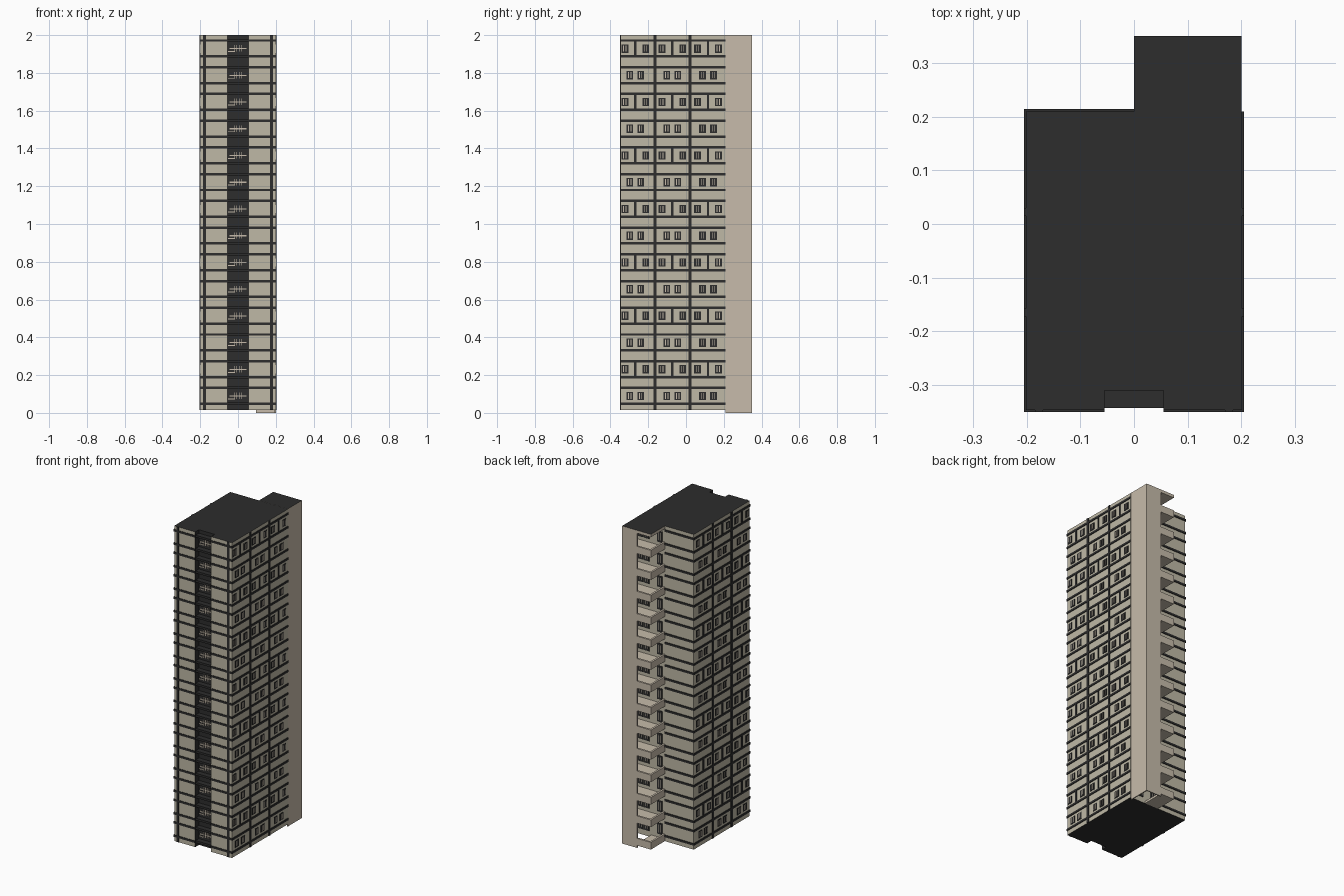
import bpy, bmesh

if "Cube" in bpy.data.objects:
    bpy.data.objects.remove(bpy.data.objects["Cube"])

def material(name, rgb):
    m = bpy.data.materials.new(name)
    m.diffuse_color = (*rgb, 1)
    m.use_nodes = True
    m.node_tree.nodes["Principled BSDF"].inputs["Base Color"].default_value = m.diffuse_color
    return m

DARK = material("charcoal", (0.026, 0.026, 0.026))
WALL = material("grey beige", (0.52, 0.485, 0.38))
PALE = material("warm beige", (0.57, 0.50, 0.405))

FLOORS, PITCH, BASE = 14, 0.1415, 0.015
XS, YF, YB, YE = 0.201, -0.347, 0.21, 0.35    # body half width, front, back, wing end

def make(name, bm, mats):
    me = bpy.data.meshes.new(name)
    bm.to_mesh(me)
    bm.free()
    for m in mats:
        me.materials.append(m)
    ob = bpy.data.objects.new(name, me)
    bpy.context.collection.objects.link(ob)
    return ob

def boxes(name, items, mat):
    """One object from boxes given as (x0, x1, y0, y1, z0, z1)."""
    bm = bmesh.new()
    for x0, x1, y0, y1, z0, z1 in items:
        v = [bm.verts.new((x, y, z)) for z in (z0, z1)
             for x, y in ((x0, y0), (x1, y0), (x1, y1), (x0, y1))]
        bm.faces.new(v[3::-1])
        bm.faces.new(v[4:])
        for i in range(4):
            j = (i + 1) % 4
            bm.faces.new((v[i], v[j], v[j + 4], v[i + 4]))
    return make(name, bm, [mat])

def extrude(name, pts, z0, z1, mats, rule):
    bm = bmesh.new()
    f = bm.faces.new([bm.verts.new((x, y, z0)) for x, y in pts])
    r = bmesh.ops.extrude_face_region(bm, geom=[f])
    for v in r["geom"]:
        if isinstance(v, bmesh.types.BMVert):
            v.co.z = z1
    bmesh.ops.recalc_face_normals(bm, faces=bm.faces)
    for f in bm.faces:
        f.normal_update()
        f.material_index = rule(f)
    return make(name, bm, mats)

# main tower with front recess; recess, roof and underside are dark
NX, NY = 0.055, -0.31
plan = [(-XS, YF), (-NX, YF), (-NX, NY), (NX, NY), (NX, YF), (XS, YF), (XS, YB), (-XS, YB)]
def tower_rule(f):
    c = f.calc_center_median()
    return int(abs(f.normal.z) > 0.5 or (abs(c.x) < 0.06 and c.y < -0.3))
extrude("tower_body", plan, BASE, 2.0, [WALL, DARK], tower_rule)

# horizontal and vertical trim, windows with mullions
P, T = 0.004, 0.0065
hbands, verts_, panes, mull, slabs = [], [], [], [], []
for k in range(FLOORS):
    z = k * PITCH
    for zc in (0.048 + z, 0.132 + z):
        a, b = zc - T, zc + T
        for s in (-1, 1):
            xs = sorted((s * XS, s * (XS + P)))
            hbands.append((*xs, YF - 0.003, YB, a, b))
            xf = sorted((s * NX, s * (XS + P)))
            hbands.append((*xf, YF - 0.003, YF, a, b))
        hbands.append((-XS - P, 0, YB, YB + P, a, b))
        slabs.append((-NX, NX, YF + 0.004, NY, a, b))
    # side windows: pairs in bay middle, or split by a divider on odd floors
    zc = 0.089 + z
    for bay in (-0.2685, -0.0725, 0.1165):
        off = 0.055 if k % 2 else 0.029
        for s in (-1, 1):
            x0, x1 = sorted((s * XS, s * (XS + 0.002)))
            m0, m1 = sorted((s * XS, s * (XS + 0.0035)))
            if k % 2:
                d0, d1 = sorted((s * XS, s * (XS + P)))
                verts_.append((d0, d1, bay - 0.006, bay + 0.006, 0.048 + z, 0.132 + z))
            for o in (-off, off):
                y = bay + o
                panes.append((x0, x1, y - 0.018, y + 0.018, zc - 0.022, zc + 0.022))
                for q in (-0.007, 0.006):
                    mull.append((m0, m1, y + q - 0.0018, y + q + 0.0018, zc - 0.015, zc + 0.017))
    # window bars inside the front recess
    mull.append((-0.045, 0.045, NY - 0.004, NY, zc - 0.003, zc + 0.003))
    mull.append((-0.052, -0.015, NY - 0.004, NY, zc - 0.018, zc - 0.013))
    for x in (-0.017, -0.006, 0.006, 0.017):
        mull.append((x - 0.002, x + 0.002, NY - 0.005, NY, zc - 0.016, zc + 0.018))
    # balcony doors
    for x in (0.035, 0.125, 0.168):
        panes.append((x - 0.018, x + 0.018, YB, YB + 0.003, 0.05 + z, 0.12 + z))
        for q in (-0.006, 0.006):
            mull.append((x + q - 0.0018, x + q + 0.0018, YB, YB + 0.005, 0.062 + z, 0.11 + z))

# full height trim lines
for s in (-1, 1):
    x0, x1 = sorted((s * XS, s * (XS + P)))
    for y in (-0.165, 0.022):
        verts_.append((x0, x1, y - 0.0075, y + 0.0075, BASE, 2.0))
    verts_.append((s * 0.177 - 0.0075, s * 0.177 + 0.0075, YF - 0.003, YF, BASE, 2.0))

boxes("horizontal_trim", hbands, DARK)
boxes("vertical_trim", verts_, DARK)
boxes("recess_floor_slabs", slabs, DARK)
boxes("window_panes", panes, DARK)
boxes("window_mullions", mull, PALE)

# rear wing: hollow corner walls
W = 0.006
boxes("wing_walls", [(0.2 - W, 0.2, YB, YE, 0, 2.0),
                     (0.095, 0.2 - W, YE - W, YE, 0, 2.0)], PALE)

# stacked balconies with low parapets
bal = []
for k in range(FLOORS):
    z = BASE + k * PITCH
    bal.append((0, 0.194 if k else 0.095, YB, YE - 0.001, z, z + 0.014))
    bal.append((0, 0.095, YE - 0.012, YE, z, z + 0.045))
    bal.append((0, 0.012, YB, YE - 0.012, z, z + 0.045))
boxes("balconies", bal, PALE)

# wing roof: pale slab with dark top
extrude("wing_roof", [(0, YB), (0.2, YB), (0.2, YE), (0, YE)], 1.982, 2.0005,
        [PALE, DARK], lambda f: int(f.normal.z > 0.5))
